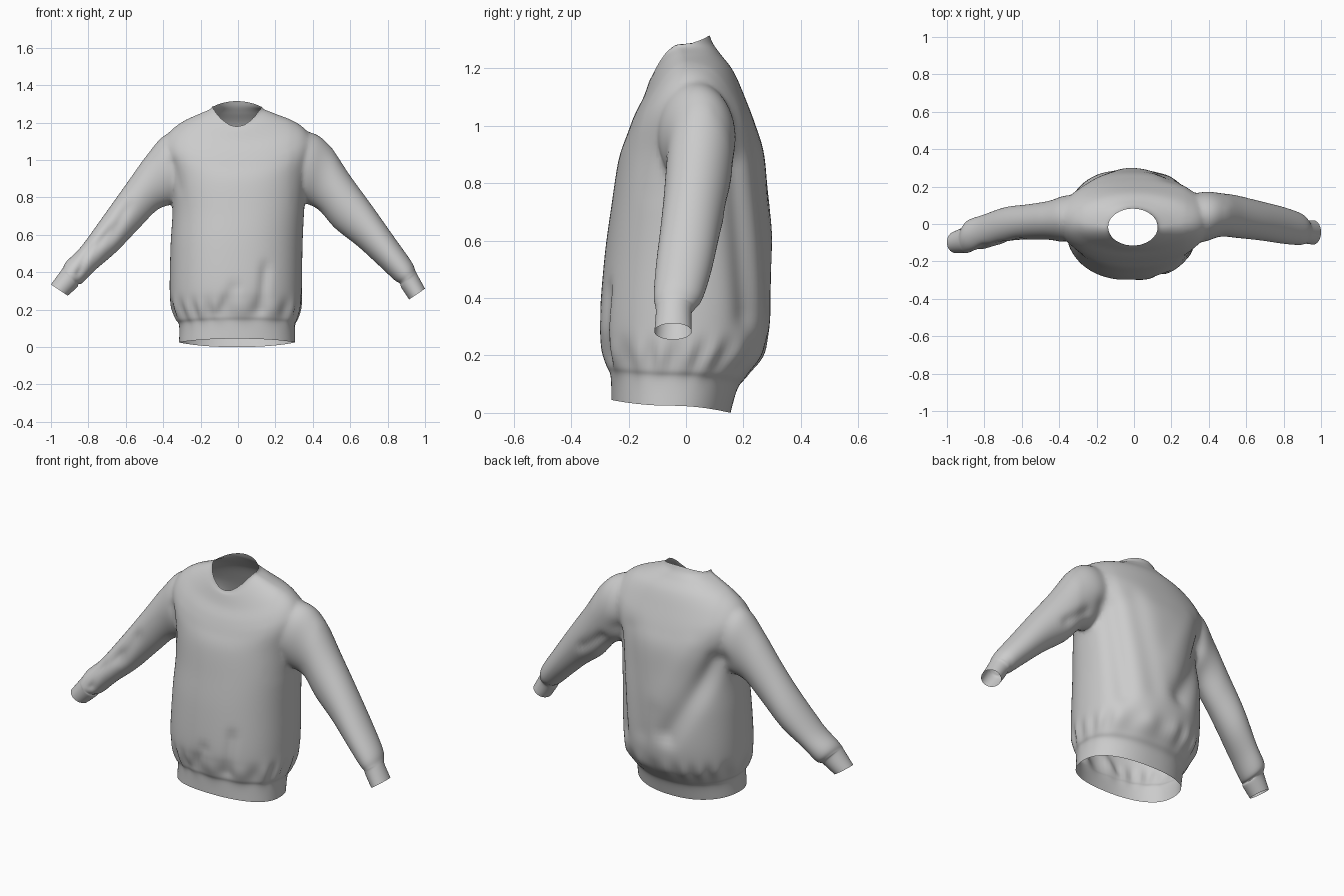
import bpy, bmesh, math
from mathutils import Vector

if "Cube" in bpy.data.objects:
    bpy.data.objects.remove(bpy.data.objects["Cube"])

# Torso rings: x left, x right, y front, y back, z front, z side, z back
TORSO = [
    (-.315, .305, -.26, .155, .045, .025, .0),
    (-.315, .305, -.262, .18, .13, .115, .085),
    (-.335, .32, -.275, .215, .17, .155, .13),
    (-.36, .338, -.295, .27, .25, .24, .21),
    (-.365, .342, -.30, .295, .34, .34, .34),
    (-.36, .345, -.283, .297, .55, .55, .55),
    (-.35, .355, -.26, .285, .72, .75, .75),
    (-.37, .37, -.235, .272, .88, .92, .90),
    (-.40, .40, -.205, .243, .97, 1.06, 1.0),
    (-.375, .38, -.178, .205, 1.04, 1.14, 1.1),
    (-.305, .315, -.148, .165, 1.10, 1.2, 1.19),
    (-.21, .205, -.128, .12, 1.155, 1.245, 1.25),
    (-.152, .142, -.12, .095, 1.17, 1.27, 1.285),
    (-.138, .126, -.115, .082, 1.18, 1.285, 1.315),
]
# Sleeve sections: upper edge x, z, lower edge x, z, y front, y back
SLEEVE_R = [
    (.30, 1.15, .27, .84, -.09, .15), (.40, 1.147, .345, .775, -.098, .175),
    (.485, 1.085, .43, .735, -.068, .167), (.60, .915, .52, .635, -.075, .15),
    (.72, .75, .64, .54, -.088, .12), (.84, .58, .755, .435, -.105, .09),
    (.925, .46, .835, .36, -.112, .06), (.95, .405, .865, .34, -.107, .035),
    (.96, .385, .875, .315, -.105, .02), (1.0, .312, .915, .255, -.11, .02),
]
SLEEVE_L = [
    (.30, 1.14, .27, .82, -.09, .15), (.39, 1.137, .345, .765, -.10, .155),
    (.47, 1.05, .43, .735, -.085, .125), (.60, .868, .53, .635, -.085, .105),
    (.72, .70, .65, .51, -.105, .09), (.84, .535, .76, .415, -.135, .05),
    (.915, .46, .83, .345, -.15, .025), (.935, .425, .855, .335, -.155, .0),
    (.945, .41, .86, .32, -.155, -.015), (1.0, .335, .91, .275, -.155, -.04),
]
# Cloth folds: start, end, width, depth (negative stands out)
FOLDS = [
    ((-.32, .18, .86), (-.08, .29, .42), .06, .03),
    ((-.20, .27, .95), (-.02, .30, .62), .06, -.006),
    ((.33, .19, .86), (.27, .23, .35), .06, .025),
    ((.20, .25, .95), (.10, .29, .40), .06, .010),
    ((.12, -.28, .20), (.15, -.28, .42), .03, .014),
    ((-.10, -.29, .18), (-.02, -.29, .32), .03, .012),
    ((-.36, -.12, .98), (-.33, -.15, .85), .03, .010),
    ((-.60, -.08, .74), (-.68, -.11, .58), .03, .012),
    ((-.70, -.11, .62), (-.80, -.10, .46), .025, .013),
    ((-.80, -.12, .53), (-.85, -.14, .40), .02, .011),
    ((.45, .14, .80), (.58, .14, .70), .03, .012),
]


def smooth_rows(rows, steps):
    """Catmull-Rom interpolation between the table rows."""
    out = []
    for i in range(len(rows) - 1):
        a, b, c, d = (rows[max(0, min(len(rows) - 1, i + k))] for k in (-1, 0, 1, 2))
        for s in range(steps):
            t = s / steps
            out.append([q + .5 * t * (r - p + t * (2 * p - 5 * q + 4 * r - u + t * (3 * (q - r) + u - p)))
                        for p, q, r, u in zip(a, b, c, d)])
    return out + [list(rows[-1])]


def power(v, n):
    return math.copysign(abs(v) ** (2 / n), v)


def torso_ring(r, count=112):
    xl, xr, yf, yb, zf, zs, zb = r
    n = 2.25 - .25 * max(0, min(1, (zs - 1.1) / .15))
    ring = []
    for i in range(count):
        a = 2 * math.pi * i / count
        u, v = power(math.cos(a), n), power(math.sin(a), n)
        z = zs + ((zb if v > 0 else zf) - zs) * v * v
        gather = .007 * math.sin(17 * a + 2 * math.sin(3 * a)) * math.exp(-((z - .2) / .055) ** 2)
        ring.append(Vector(((xl + xr) / 2 + u * ((xr - xl) / 2 + gather),
                            (yf + yb) / 2 + v * ((yb - yf) / 2 + gather), z)))
    return ring


def sleeve_ring(r, side, count=56):
    ux, uz, lx, lz, y0, y1 = r
    ring = []
    for i in range(count):
        a = 2 * math.pi * i / count
        c, s = math.cos(a) / 2, math.sin(a) / 2
        ring.append(Vector((side * ((ux + lx) / 2 + (ux - lx) * c),
                            (y0 + y1) / 2 + (y1 - y0) * s, (uz + lz) / 2 + (uz - lz) * c)))
    return ring


def loft(name, rings):
    """Closed tube with fan caps; returns the object and both cap centres."""
    bm = bmesh.new()
    rows = [[bm.verts.new(p) for p in ring] for ring in rings]
    n = len(rows[0])
    for a, b in zip(rows, rows[1:]):
        for i in range(n):
            bm.faces.new((a[i], a[(i + 1) % n], b[(i + 1) % n], b[i]))
    centres = []
    for row in (rows[0], rows[-1]):
        centre = sum((v.co for v in row), Vector()) / n
        tip = bm.verts.new(centre)
        centres.append(centre)
        for i in range(n):
            bm.faces.new((row[i], row[(i + 1) % n], tip))
    bmesh.ops.recalc_face_normals(bm, faces=bm.faces)
    mesh = bpy.data.meshes.new(name)
    bm.to_mesh(mesh)
    bm.free()
    obj = bpy.data.objects.new(name, mesh)
    bpy.context.collection.objects.link(obj)
    return obj, centres


# Torso with both sleeves joined into one skin
sweater, openings = loft("sweater", [torso_ring(r) for r in smooth_rows(TORSO, 7)])
bpy.context.view_layer.objects.active = sweater
sweater.select_set(True)
for name, rows, side in (("right_sleeve", SLEEVE_R, 1), ("left_sleeve", SLEEVE_L, -1)):
    sleeve, ends = loft(name, [sleeve_ring(r, side) for r in smooth_rows(rows, 6)])
    openings.append(ends[1])
    mod = sweater.modifiers.new(name, 'BOOLEAN')
    mod.operation, mod.solver, mod.object = 'UNION', 'EXACT', sleeve
    bpy.ops.object.modifier_apply(modifier=name)
    bpy.data.objects.remove(sleeve)

# Open the hem, neck and cuffs
bm = bmesh.new()
bm.from_mesh(sweater.data)
for centre in openings:
    tip = min(bm.verts, key=lambda v: (v.co - centre).length)
    bmesh.ops.delete(bm, geom=[tip], context='VERTS')

# Soften the armholes
bmesh.ops.remove_doubles(bm, verts=bm.verts, dist=.002)
arm = [v for v in bm.verts if .28 < abs(v.co.x) < .5 and .74 < v.co.z < 1.22]
for _ in range(8):
    bmesh.ops.smooth_vert(bm, verts=arm, factor=.5, use_axis_x=True, use_axis_y=True, use_axis_z=True)

# Press in the cloth folds
bm.normal_update()
moves = []
for v in bm.verts:
    push = 0
    for p, q, width, depth in FOLDS:
        p, q = Vector(p), Vector(q)
        t = max(0, min(1, (v.co - p).dot(q - p) / (q - p).length_squared))
        push -= depth * math.exp(-((v.co - p.lerp(q, t)).length / width) ** 2)
    moves.append(v.normal * push)
for v, move in zip(bm.verts, moves):
    v.co += move
bm.to_mesh(sweater.data)
bm.free()
bpy.ops.object.shade_smooth_by_angle(angle=math.radians(50))
